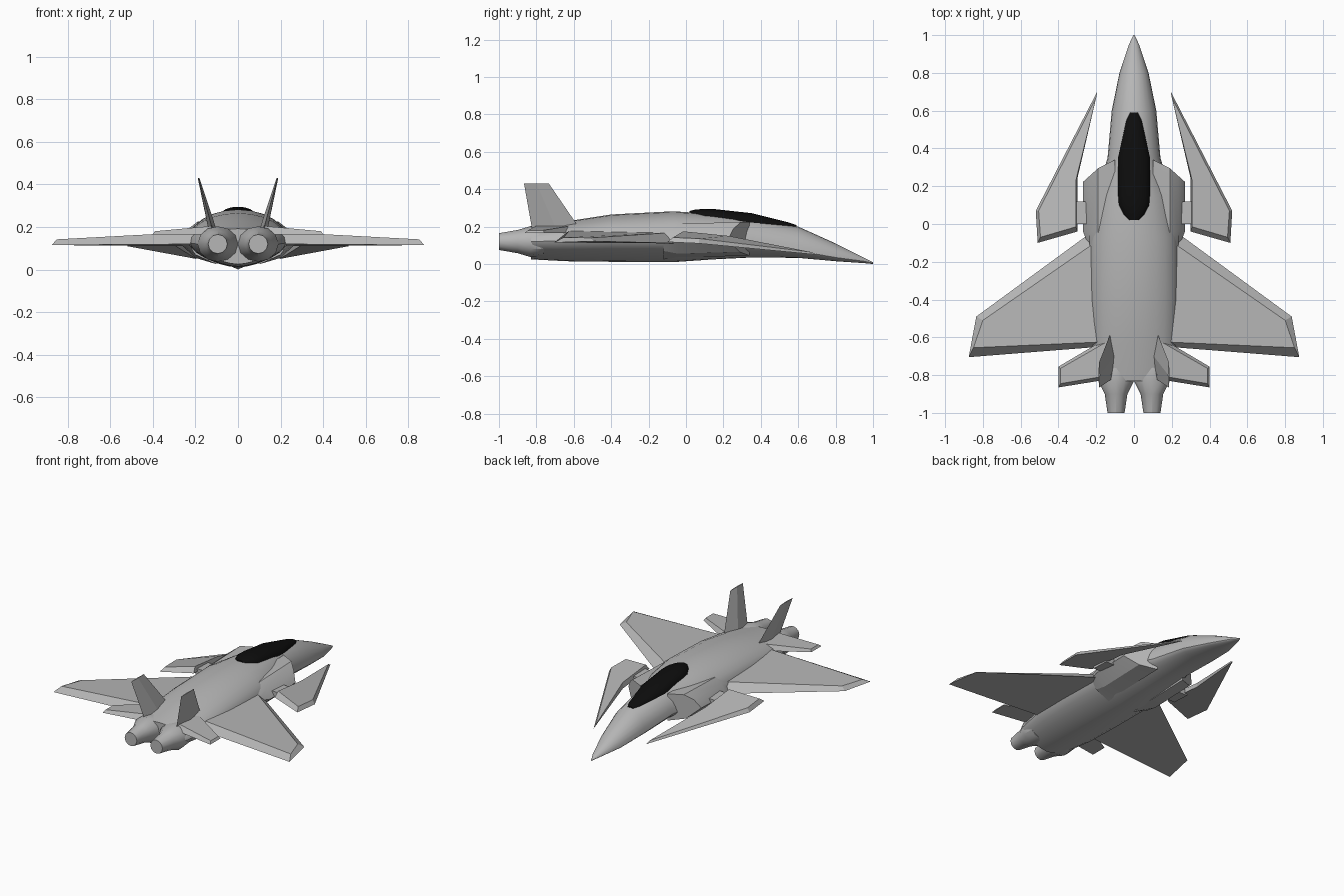
import bpy, bmesh, math

cube = bpy.data.objects.get("Cube")
if cube:
    bpy.data.objects.remove(cube, do_unlink=True)


def material(name, rgb):
    m = bpy.data.materials.new(name)
    m.use_nodes = True
    m.diffuse_color = (*rgb, 1)
    m.node_tree.nodes["Principled BSDF"].inputs["Base Color"].default_value = (*rgb, 1)
    return m


GREY = material("airframe_grey", (0.47, 0.47, 0.47))
BLACK = material("canopy_black", (0.004, 0.004, 0.004))


def loft(name, rings, mat=GREY, mirror=False, angle=30):
    """Skin a list of equal-length rings, capping both ends."""
    bm = bmesh.new()
    loops = [[bm.verts.new(p) for p in ring] for ring in rings]
    n = len(loops[0])
    for a, b in zip(loops, loops[1:]):
        for i in range(n):
            j = (i + 1) % n
            bm.faces.new((a[i], a[j], b[j], b[i]))
    bm.faces.new(loops[0])
    bm.faces.new(loops[-1])
    bmesh.ops.recalc_face_normals(bm, faces=bm.faces)
    mesh = bpy.data.meshes.new(name)
    bm.to_mesh(mesh)
    bm.free()
    mesh.materials.append(mat)
    obj = bpy.data.objects.new(name, mesh)
    bpy.context.collection.objects.link(obj)
    if mirror:
        obj.modifiers.new("Mirror", "MIRROR").use_mirror_merge = False
    bpy.ops.object.select_all(action="DESELECT")
    obj.select_set(True)
    bpy.context.view_layer.objects.active = obj
    bpy.ops.object.shade_smooth_by_angle(angle=math.radians(angle))
    return obj


def power(v, e):
    return math.copysign(abs(v) ** e, v)


def body_ring(y, w, mid, top, bot, sides=24):
    """Rounded upper half, more pointed keel below."""
    ring = []
    for i in range(sides):
        t = math.tau * i / sides
        c, s = math.cos(t), math.sin(t)
        e = 1 if s >= 0 else 1.25
        h = top - mid if s >= 0 else mid - bot
        ring.append((w * power(c, e), y, mid + h * power(s, e)))
    return ring


# Fuselage: y, half width, widest height, top, bottom
loft("fuselage", [body_ring(*s) for s in (
    (1.0, .003, .005, .009, 0),
    (.95, .027, .015, .035, .005),
    (.8, .077, .035, .11, .015),
    (.6, .118, .07, .2, .033),
    (.35, .14, .10, .25, .035),
    (.15, .2, .12, .268, .025),
    (-.07, .235, .13, .282, .01),
    (-.4, .235, .13, .265, .012),
    (-.64, .225, .125, .228, .015),
    (-.83, .19, .12, .192, .025))])

# Canopy: y, half width, edge height, top
canopy = []
for y, w, edge, top in ((.59, .02, .2, .208), (.55, .04, .204, .222),
                        (.35, .085, .222, .272), (.15, .085, .25, .294),
                        (.1, .08, .258, .295), (.05, .055, .268, .291),
                        (.02, .025, .276, .284)):
    canopy.append([(w * math.cos(math.pi * i / 8), y,
                    edge + (top - edge) * math.sin(math.pi * i / 8)) for i in range(9)])
loft("canopy", canopy, BLACK, angle=40)

# Engine nozzles: y, radius across, radius up
nozzle = []
for y, rx, rz in ((-.76, .09, .075), (-.83, .095, .083),
                  (-.9, .06, .062), (-1, .045, .045)):
    nozzle.append([(.095 + rx * math.cos(math.tau * i / 12), y,
                    .12 + rz * math.sin(math.tau * i / 12)) for i in range(12)])
loft("engine_nozzle", nozzle, mirror=True)

# Air intakes with swept-back lips
outer = ((.1, .225), (.19, .225), (.235, .19), (.27, .13), (.2, .065), (.1, .045))
rear = ((.1, .215), (.19, .2), (.235, .16), (.238, .13), (.2, .07), (.1, .025))
loft("air_intake", [
    [(x, .34 - max(0, x - .14) * .9, z) for x, z in outer],
    [(x, -.04, z - .01) for x, z in outer],
    [(x, -.12, z) for x, z in rear]], mirror=True)

# Main wings, with bevelled edges towards a smaller upper face
loft("main_wing", [
    [(.18, -.01, .11), (.835, -.49, .122), (.875, -.705, .115), (.18, -.65, .12)],
    [(.18, -.08, .168), (.8, -.51, .14), (.85, -.655, .142), (.18, -.625, .178)]],
    mirror=True, angle=10)

# Forward canards
loft("canard", [
    [(.195, .70, .05), (.52, .07, .11), (.51, -.10, .118), (.3, -.04, .14), (.3, .24, .115)],
    [(.2, .67, .064), (.505, .07, .136), (.495, -.07, .142), (.308, -.015, .175), (.308, .23, .15)]],
    mirror=True, angle=10)

# Short pylons joining canards to the intakes
loft("canard_pylon", [
    [(x, .12, .115), (x, .0, .12), (x, .0, .155), (x, .12, .15)] for x in (.22, .32)],
    mirror=True)

# Tailplanes
loft("tailplane", [
    [(.12, -.59, .165), (.4, -.755, .165), (.4, -.865, .165), (.12, -.82, .165)],
    [(.12, -.61, .205), (.39, -.765, .18), (.39, -.845, .18), (.12, -.8, .205)]],
    mirror=True, angle=10)


# Canted tail fins
def fin_ring(x, z, front, back, half):
    mid = (front + back) / 2
    return [(x, front, z), (x + half, mid, z), (x, back, z), (x - half, mid, z)]


loft("tail_fin", [fin_ring(.115, .17, -.555, -.82, .02),
                  fin_ring(.185, .43, -.733, -.866, .004)], mirror=True, angle=10)
